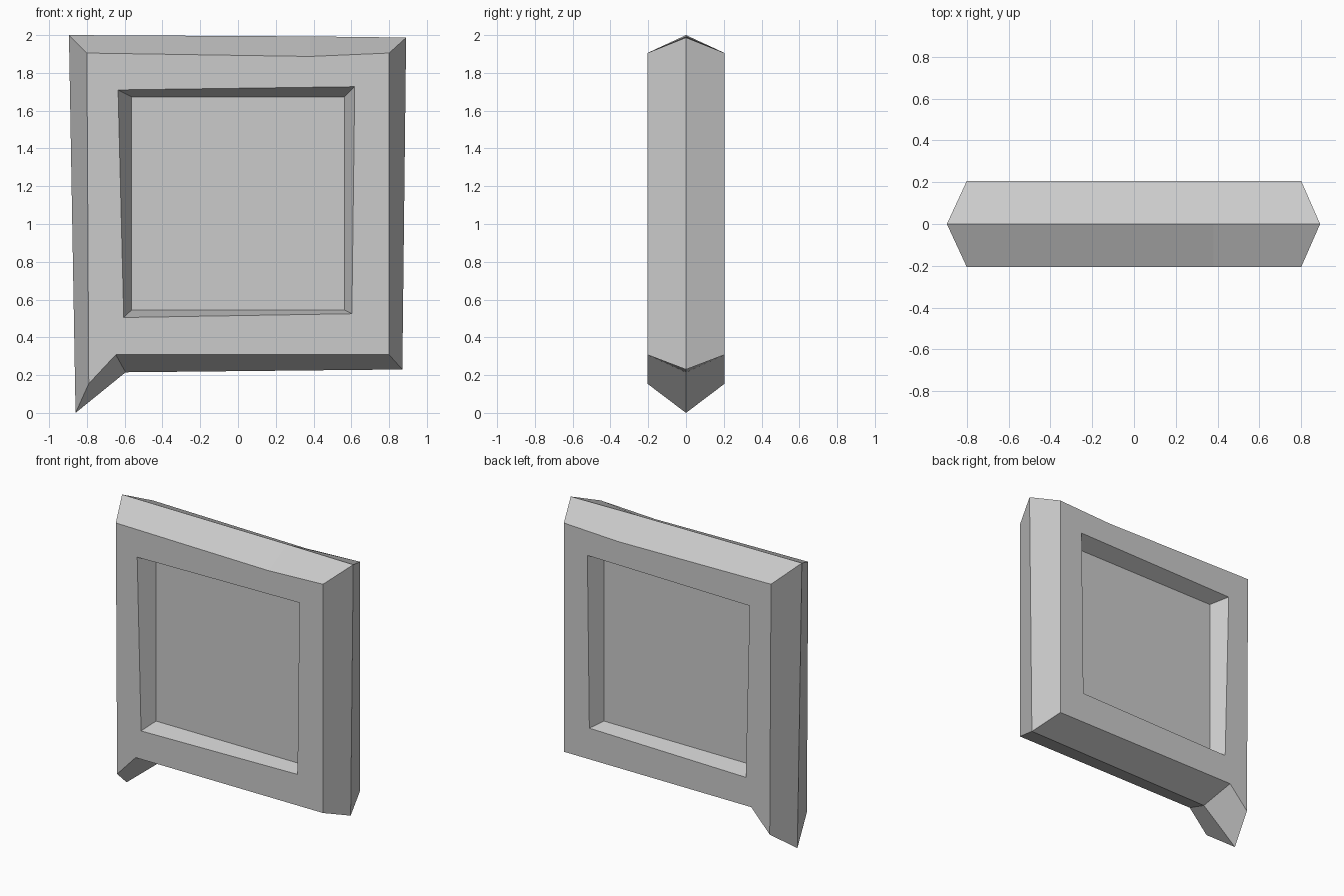
import bpy, bmesh

if "Cube" in bpy.data.objects:
    bpy.data.objects.remove(bpy.data.objects["Cube"])

HALF, FLOOR = 0.205, 0.10   # half thickness, height of recessed panels

# Profiles in x, z: top left, top kink, top right, bottom right, tail notch, tail tip
ridge = [(-0.895, 2.0), (0.38, 1.993), (0.89, 1.987), (0.87, 0.23), (-0.595, 0.215), (-0.86, 0.0)]
face = [(-0.80, 1.905), (0.38, 1.887), (0.80, 1.905), (0.80, 0.308), (-0.647, 0.308), (-0.79, 0.155)]
# Recess opening and its floor
opening = [(-0.635, 1.71), (0.618, 1.727), (0.603, 0.525), (-0.605, 0.505)]
panel = [(-0.563, 1.673), (0.563, 1.673), (0.563, 0.545), (-0.563, 0.545)]

bm = bmesh.new()


def loop(points, y):
    return [bm.verts.new((x, y, z)) for x, z in points]


def bridge(a, b):
    n = len(a)
    for i in range(n):
        j = (i + 1) % n
        bm.faces.new((a[i], a[j], b[j], b[i]))


rim = loop(ridge, 0)
for side in (-1, 1):
    f = loop(face, side * HALF)
    o = loop(opening, side * HALF)
    p = loop(panel, side * FLOOR)
    # Bevelled outer edge, recess walls and recessed panel
    bridge(rim, f)
    bridge(o, p)
    bm.faces.new(p)
    # Flat border around the recess
    bm.faces.new((f[0], f[1], f[2], o[1], o[0]))
    bm.faces.new((f[2], f[3], o[2], o[1]))
    bm.faces.new((f[3], f[4], o[3], o[2]))
    bm.faces.new((f[4], f[5], f[0], o[0], o[3]))

bmesh.ops.recalc_face_normals(bm, faces=bm.faces)
mesh = bpy.data.meshes.new("speech_bubble")
bm.to_mesh(mesh)
bm.free()
bubble = bpy.data.objects.new("speech_bubble", mesh)
bpy.context.collection.objects.link(bubble)
